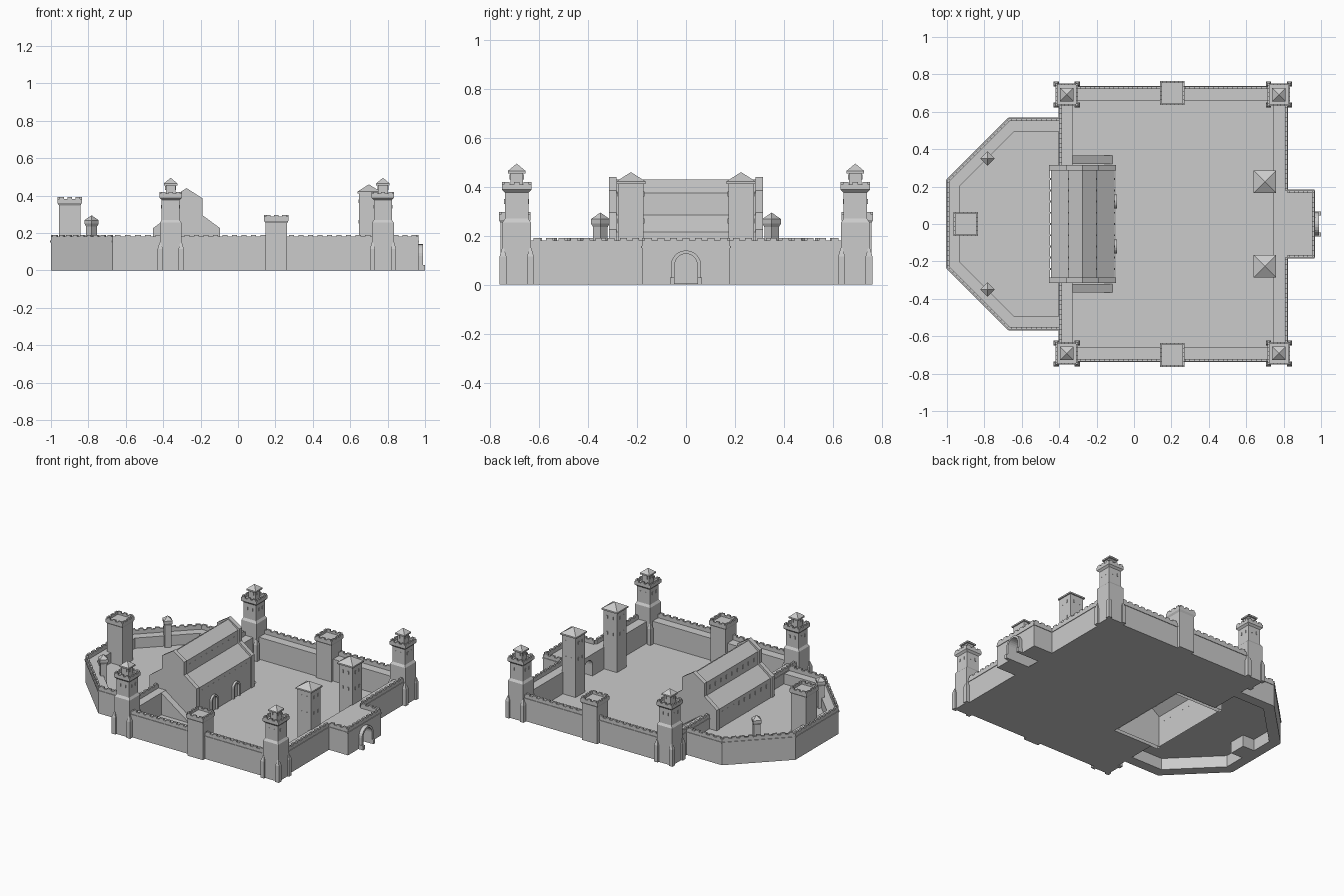
import bpy, bmesh, math
from mathutils import Matrix, Vector

if "Cube" in bpy.data.objects:
    bpy.data.objects.remove(bpy.data.objects["Cube"])

stone = bpy.data.materials.new("stone grey")
stone.use_nodes = True
stone.diffuse_color = (0.6, 0.6, 0.6, 1)
stone.node_tree.nodes["Principled BSDF"].inputs["Base Color"].default_value = (0.6, 0.6, 0.6, 1)

WALK = 0.155          # wall-walk height
SIDES = (-1, 1)


def finish(name, bm):
    bmesh.ops.recalc_face_normals(bm, faces=bm.faces)
    mesh = bpy.data.meshes.new(name)
    bm.to_mesh(mesh)
    bm.free()
    mesh.materials.append(stone)
    bpy.context.collection.objects.link(bpy.data.objects.new(name, mesh))


def box(bm, x0, x1, y0, y1, z0, z1):
    m = Matrix.Translation(((x0 + x1) / 2, (y0 + y1) / 2, (z0 + z1) / 2))
    bmesh.ops.create_cube(bm, size=1, matrix=m @ Matrix.Diagonal((x1 - x0, y1 - y0, z1 - z0, 1)))


def block(bm, x, y, half, z0, z1, top=None, turn=0):
    """Square shaft, taper or pyramid."""
    top = half if top is None else top
    m = Matrix.Translation((x, y, (z0 + z1) / 2)) @ Matrix.Rotation(math.pi / 4 + turn, 4, 'Z')
    bmesh.ops.create_cone(bm, cap_ends=True, segments=4, radius1=half * math.sqrt(2),
                          radius2=top * math.sqrt(2), depth=z1 - z0, matrix=m)


def prism(bm, pts, axis, lo, hi):
    """Extrude a flat outline along one axis."""
    def place(p, d):
        c = list(p)
        c.insert(axis, d)
        return bm.verts.new(c)
    a, b = [[place(p, d) for p in pts] for d in (lo, hi)]
    faces = [bm.faces.new(a), bm.faces.new(b[::-1])]
    for i in range(len(pts)):
        j = (i + 1) % len(pts)
        faces.append(bm.faces.new((a[i], a[j], b[j], b[i])))
    return faces


def run(bm, a, b, inner, outer, z0, z1):
    """Box along a line; the inside is on the left."""
    a, b = Vector(a), Vector(b)
    d = (b - a).normalized()
    n = Vector((-d.y, d.x))
    prism(bm, [a - n * outer, b - n * outer, b + n * inner, a + n * inner], 2, z0, z1)


def parapet(bm, path, z0, z1, thick, step, tooth):
    for a, b in zip(path, path[1:]):
        run(bm, a, b, thick, 0, z0, z1)
        a, b = Vector(a), Vector(b)
        count = max(2, round((b - a).length / step))
        for i in range(count):
            s, e = a.lerp(b, (i + 0.22) / count), a.lerp(b, (i + 0.78) / count)
            run(bm, s, e, thick, 0, z1, z1 + tooth)


def square(x, y, h):
    return [(x - h, y - h), (x + h, y - h), (x + h, y + h), (x - h, y + h), (x - h, y - h)]


def crown(bm, x, y, shaft, half, z):
    block(bm, x, y, shaft, z - 0.012, z, half)
    block(bm, x, y, half, z, z + 0.01)
    parapet(bm, square(x, y, half), z + 0.01, z + 0.022, 0.01, 0.045, 0.01)


def slits(bm, x, y, half, z):
    """Pairs of narrow window plates on all four sides."""
    for s in SIDES:
        for off in (-half * 0.4, half * 0.4):
            f = half + 0.001
            box(bm, x + off - 0.004, x + off + 0.004, y + s * f - 0.002, y + s * f + 0.002, z, z + 0.02)
            box(bm, x + s * f - 0.002, x + s * f + 0.002, y + off - 0.004, y + off + 0.004, z, z + 0.02)


def arch(r, spring, shift=0):
    steps = 12
    curve = [(shift + r * math.cos(math.pi * i / steps), spring + r * math.sin(math.pi * i / steps))
             for i in range(steps + 1)]
    return [(shift + r, 0)] + curve + [(shift - r, 0)]


# Courtyard ground, left open under the hall
bm = bmesh.new()
box(bm, -0.1, 0.82, -0.735, 0.735, 0, 0.004)
for s in SIDES:
    box(bm, -0.4, -0.1, *sorted((s * 0.31, s * 0.735)), 0, 0.004)
finish("courtyard_ground", bm)

# Outer ward: raised ground and angled wall
half_outer = [(-0.4, 0.565), (-0.67, 0.565), (-1, 0.235)]
half_inner = [(-0.4, 0.495), (-0.64, 0.495), (-0.93, 0.205)]
flip = lambda pts: [(x, -y) for x, y in reversed(pts)]
outer = half_outer + flip(half_outer)
inner = half_inner + flip(half_inner)
bm = bmesh.new()
prism(bm, inner[:3] + [(-0.93, 0), (-0.45, 0), (-0.45, 0.31), (-0.4, 0.31)], 2, 0.08, 0.084)
prism(bm, [(-0.4, -0.31), (-0.45, -0.31), (-0.45, 0), (-0.93, 0)] + inner[3:], 2, 0.08, 0.084)
finish("outer_ward_ground", bm)
bm = bmesh.new()
prism(bm, outer + inner[::-1], 2, 0, WALK)
parapet(bm, outer, WALK, 0.18, 0.014, 0.05, 0.01)
for a, b in zip(outer, outer[1:]):
    run(bm, a, b, 0.01, 0.004, WALK - 0.006, WALK + 0.004)
finish("outer_ward_wall", bm)

# Main curtain wall with parapet and string course
bm = bmesh.new()
for s in SIDES:
    box(bm, -0.4, 0.82, *sorted((s * 0.66, s * 0.735)), 0, WALK)
    box(bm, 0.745, 0.82, *sorted((s * 0.18, s * 0.66)), 0, WALK)
    box(bm, -0.4, -0.33, *sorted((s * 0.315, s * 0.66)), 0, WALK)
rim = [(-0.4, -0.735), (0.82, -0.735), (0.82, -0.18), (0.965, -0.18)]
rim += [(x, -y) for x, y in reversed(rim)]
rim = [(-0.4, -0.315)] + rim + [(-0.4, 0.315)]
parapet(bm, rim, WALK, 0.18, 0.014, 0.05, 0.01)
for a, b in zip(rim, rim[1:]):
    run(bm, a, b, 0.01, 0.004, WALK - 0.006, WALK + 0.004)
finish("curtain_wall", bm)

# Ramps from the wall walk beside the hall
bm = bmesh.new()
for s in SIDES:
    prism(bm, [(-0.34, 0), (-0.11, 0), (-0.33, WALK), (-0.34, WALK)], 1, *sorted((s * 0.32, s * 0.365)))
finish("wall_ramps", bm)

# Gatehouse with a through passage
bm = bmesh.new()
prism(bm, [(-0.18, 0), (-0.18, WALK), (0.18, WALK), (0.18, 0)] + arch(0.046, 0.08), 0, 0.745, 0.965)
finish("gatehouse", bm)
bm = bmesh.new()
prism(bm, arch(0.062, 0.078) + arch(0.046, 0.08)[::-1], 0, 0.96, 0.99)
for s in SIDES:
    box(bm, 0.96, 1.0, *sorted((s * 0.046, s * 0.066)), 0, 0.03)
finish("gate_arch", bm)

# Corner towers: buttressed base, shaft, crown and lantern
for x, end in ((-0.36, "rear"), (0.775, "gate")):
    for s in SIDES:
        y = s * 0.692
        bm = bmesh.new()
        block(bm, x, y, 0.058, 0, 0.255)
        block(bm, x, y, 0.058, 0.255, 0.27, 0.048)
        for dx in SIDES:
            for dy in SIDES:
                bx, by = x + dx * 0.056, y + dy * 0.056
                block(bm, bx, by, 0.014, 0, 0.115)
                block(bm, bx, by, 0.014, 0.115, 0.15, 0.004)
        block(bm, x, y, 0.048, 0.27, 0.39)
        crown(bm, x, y, 0.048, 0.06, 0.388)
        slits(bm, x, y, 0.048, 0.33)
        block(bm, x, y, 0.026, 0.395, 0.46)
        slits(bm, x, y, 0.026, 0.43)
        block(bm, x, y, 0.036, 0.455, 0.465)
        block(bm, x, y, 0.036, 0.465, 0.495, 0)
        finish(f"corner_tower_{end}_{'left' if s > 0 else 'right'}", bm)

# Square towers along the walls
for name, x, y, z in (("side_tower_back", 0.205, 0.7, 0.265), ("side_tower_front", 0.205, -0.7, 0.265),
                      ("end_tower", -0.9, 0, 0.36)):
    bm = bmesh.new()
    block(bm, x, y, 0.058, 0, z)
    crown(bm, x, y, 0.058, 0.065, z)
    finish(name, bm)

# Inner gate towers with pyramid roofs
for s in SIDES:
    bm = bmesh.new()
    x, y = 0.7, s * 0.225
    block(bm, x, y, 0.052, 0, 0.415)
    block(bm, x, y, 0.06, 0.412, 0.422)
    block(bm, x, y, 0.06, 0.422, 0.46, 0)
    for z in (0.25, 0.36):
        slits(bm, x, y, 0.052, z)
    finish("inner_tower_" + ("left" if s > 0 else "right"), bm)

# Small diagonal turrets on the outer ward wall
for s in SIDES:
    bm = bmesh.new()
    x, y, t = -0.783, s * 0.35, math.pi / 4
    block(bm, x, y, 0.021, 0.08, 0.245, turn=t)
    block(bm, x, y, 0.021, 0.235, 0.25, 0.027, turn=t)
    block(bm, x, y, 0.027, 0.25, 0.268, turn=t)
    block(bm, x, y, 0.027, 0.268, 0.295, 0, turn=t)
    finish("turret_" + ("left" if s > 0 else "right"), bm)


# Great hall: stepped roof body between taller gable walls
def hall_outline(grow):
    half = [(0.17, 0), (0.17, 0.215), (0.075, 0.285), (0.075, 0.375), (0, 0.43)]
    half = [(u + (grow if u else 0), v + (grow if v else 0)) for u, v in half]
    return [(-0.275 + u, v) for u, v in half] + [(-0.275 - u, v) for u, v in half[-2::-1]]


bm = bmesh.new()
spans = [(-0.285, 0.285, 0), (-0.315, -0.285, 0.01), (0.285, 0.315, 0.01)]
for lo, hi, grow in spans:
    faces = prism(bm, hall_outline(grow), 1, lo, hi)
    bmesh.ops.delete(bm, geom=[faces[-1]], context='FACES_ONLY')
finish("great_hall", bm)

# Hall windows and arched doors
bm = bmesh.new()
for s in SIDES:
    for off, z in ((0.171, 0.165), (0.076, 0.32)):
        for i in range(9):
            x, y = -0.275 + s * off, -0.24 + i * 0.06
            box(bm, x - 0.002, x + 0.002, y - 0.005, y + 0.005, z, z + 0.025)
finish("hall_windows", bm)
bm = bmesh.new()
for s in SIDES:
    c = s * 0.12
    prism(bm, arch(0.037, 0.075, c) + arch(0.025, 0.075, c)[::-1], 0, -0.106, -0.09)
finish("hall_door_arches", bm)
